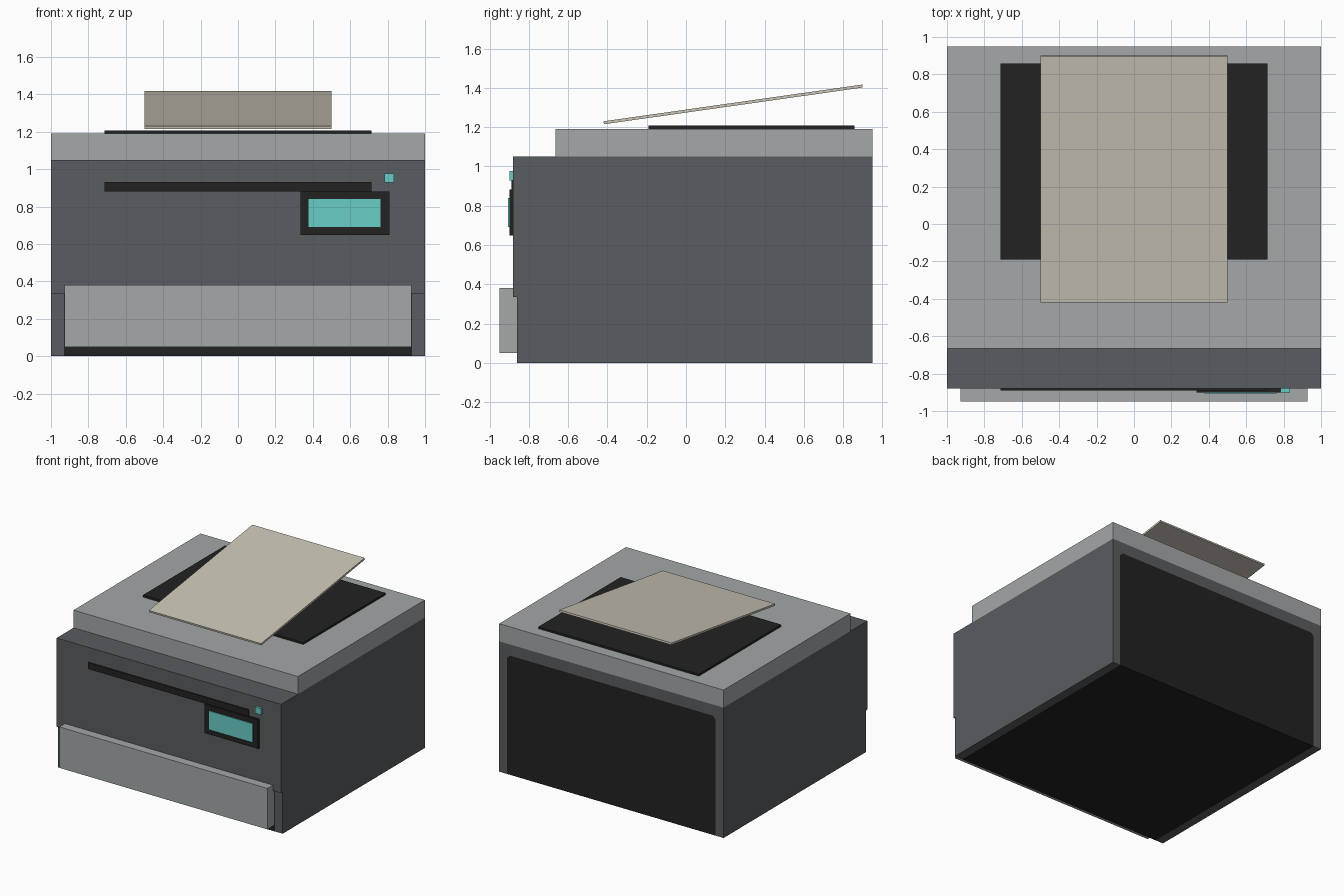
import bpy, bmesh
from mathutils import Vector

if "Cube" in bpy.data.objects:
    bpy.data.objects.remove(bpy.data.objects["Cube"])


def material(name, rgb):
    lin = [(c / 255 / 12.92) if c < 11 else ((c / 255 + 0.055) / 1.055) ** 2.4 for c in rgb]
    m = bpy.data.materials.new(name)
    m.diffuse_color = (*lin, 1)
    m.use_nodes = True
    m.node_tree.nodes["Principled BSDF"].inputs["Base Color"].default_value = m.diffuse_color
    return m


DARK = material("dark_grey", (89, 93, 96))
LIGHT = material("light_grey", (164, 168, 169))
BLACK = material("black", (34, 34, 34))
PAPER = material("paper_cream", (201, 195, 181))
TEAL = material("teal", (105, 205, 199))


def extrude(name, mat, pts, axis, lo, hi):
    """Extrude a 2D profile along x (pts are y,z) or along y (pts are x,z)."""
    place = (lambda p, t: (t, p[0], p[1])) if axis == 'x' else (lambda p, t: (p[0], t, p[1]))
    bm = bmesh.new()
    face = bm.faces.new([bm.verts.new(place(p, lo)) for p in pts])
    new = bmesh.ops.extrude_face_region(bm, geom=[face])["geom"]
    shift = Vector(place((0, 0), hi - lo))
    bmesh.ops.translate(bm, vec=shift, verts=[v for v in new if isinstance(v, bmesh.types.BMVert)])
    bmesh.ops.recalc_face_normals(bm, faces=bm.faces)
    me = bpy.data.meshes.new(name)
    bm.to_mesh(me)
    bm.free()
    me.materials.append(mat)
    ob = bpy.data.objects.new(name, me)
    bpy.context.collection.objects.link(ob)
    return ob


def box(name, mat, x, y, z):
    return extrude(name, mat, [(x[0], z[0]), (x[1], z[0]), (x[1], z[1]), (x[0], z[1])], 'y', *y)


# Black inner core: shows at the back, underneath and below the drawer
arch = [(-0.93, 0), (-0.93, 0.935), (-0.905, 0.96), (0.905, 0.96), (0.93, 0.935), (0.93, 0)]
extrude("inner_core", BLACK, arch, 'y', -0.86, 0.95)

# Grey housing wrapped around the core, open at back and bottom
extrude("housing", DARK, [(-1, 0)] + arch + [(1, 0), (1, 1.05), (-1, 1.05)], 'y', -0.86, 0.95)
box("front_panel", DARK, (-1, 1), (-0.88, -0.86), (0.335, 1.05))

# Lid and paper drawer
box("lid", LIGHT, (-1, 1), (-0.665, 0.95), (1.05, 1.192))
box("paper_drawer", LIGHT, (-0.927, 0.927), (-0.95, -0.86), (0.05, 0.38))

# Front details
box("output_slot", BLACK, (-0.715, 0.715), (-0.889, -0.88), (0.88, 0.932))
box("display_frame", BLACK, (0.333, 0.81), (-0.9, -0.88), (0.648, 0.882))
box("display_screen", TEAL, (0.377, 0.763), (-0.906, -0.9), (0.692, 0.84))
box("power_button", TEAL, (0.782, 0.835), (-0.9, -0.88), (0.928, 0.978))

# Top tray recess plate and the tilted sheet
box("top_tray", BLACK, (-0.715, 0.715), (-0.19, 0.857), (1.192, 1.208))
extrude("paper_sheet", PAPER,
        [(-0.418, 1.215), (0.9, 1.402), (0.898, 1.417), (-0.42, 1.23)], 'x', -0.5, 0.5)
